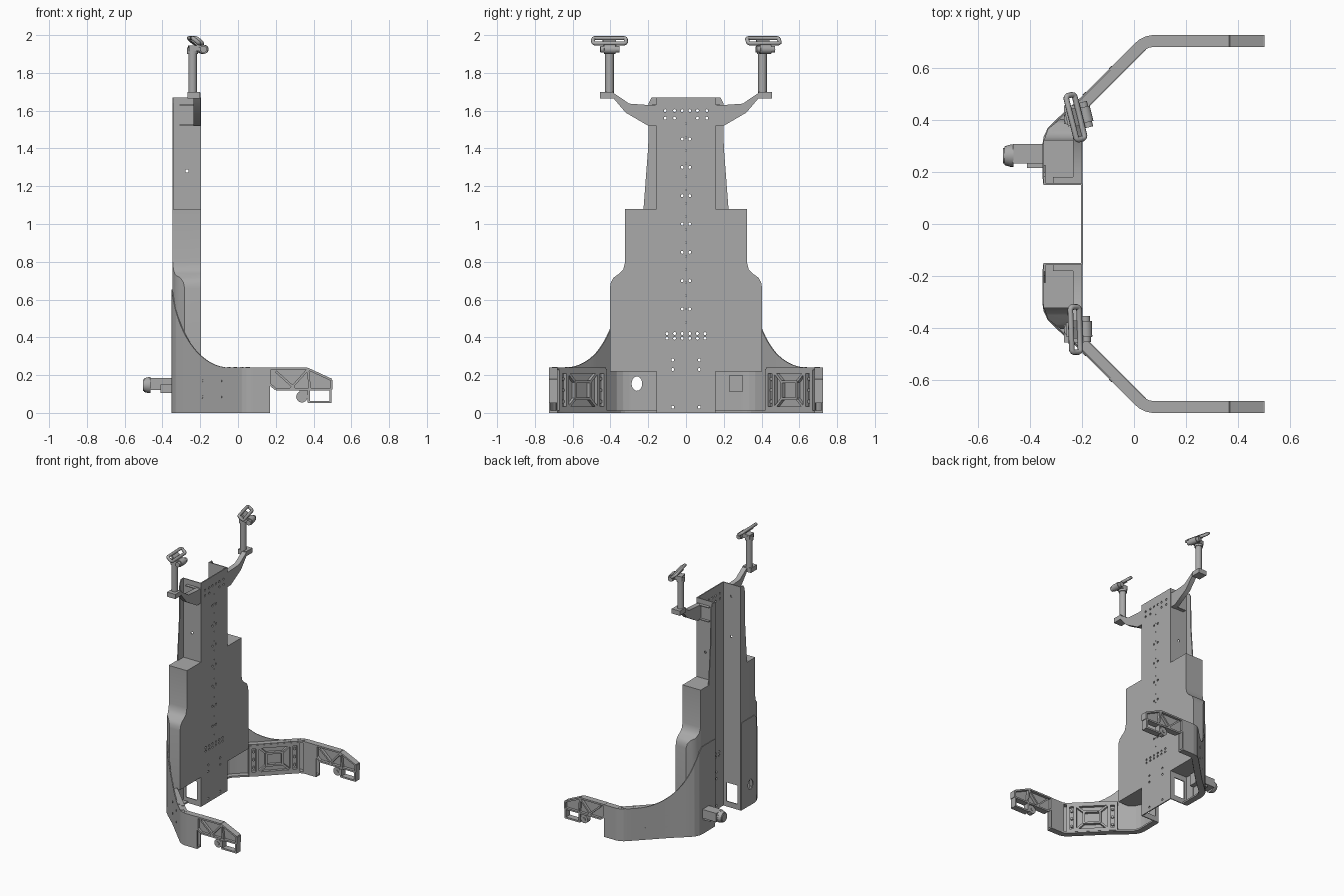
import bpy, bmesh, math
from mathutils import Matrix, Vector

old = bpy.data.objects.get("Cube")
if old:
    bpy.data.objects.remove(old, do_unlink=True)

grey = bpy.data.materials.new("plain_grey")
grey.use_nodes = True
grey.diffuse_color = (0.4, 0.4, 0.4, 1)
grey.node_tree.nodes["Principled BSDF"].inputs["Base Color"].default_value = (0.4, 0.4, 0.4, 1)


# ---- helpers: every mesh is built in world space so it can be mirrored across y ----
def finish(name, bm, mirror=True, cutter=None, smooth=True):
    bmesh.ops.recalc_face_normals(bm, faces=bm.faces)
    me = bpy.data.meshes.new(name)
    bm.to_mesh(me)
    bm.free()
    me.materials.append(grey)
    ob = bpy.data.objects.new(name, me)
    bpy.context.collection.objects.link(ob)
    if mirror:
        mod = ob.modifiers.new("mirror", 'MIRROR')
        mod.use_axis = (False, True, False)
        mod.use_mirror_merge = False
    if cutter:
        mod = ob.modifiers.new("holes", 'BOOLEAN')
        mod.operation = 'DIFFERENCE'
        mod.solver = 'EXACT'
        mod.use_self = True
        mod.object = cutter
    if smooth:
        bpy.ops.object.select_all(action='DESELECT')
        ob.select_set(True)
        bpy.context.view_layer.objects.active = ob
        bpy.ops.object.shade_smooth_by_angle(angle=math.radians(32))
    return ob


def box(bm, lo, hi):
    lo, hi = Vector(lo), Vector(hi)
    m = Matrix.Translation((lo + hi) / 2) @ Matrix.Diagonal((*(hi - lo), 1))
    bmesh.ops.create_cube(bm, size=1, matrix=m)


def rod(bm, p, q, r, r2=None, seg=20):
    p, q = Vector(p), Vector(q)
    rot = (q - p).to_track_quat('Z', 'Y').to_matrix().to_4x4()
    bmesh.ops.create_cone(bm, cap_ends=True, segments=seg, radius1=r, radius2=r2 or r,
                          depth=(q - p).length, matrix=Matrix.Translation((p + q) / 2) @ rot)


def beam(bm, p, q, width, depth, normal):
    p, q, n = Vector(p), Vector(q), Vector(normal).normalized()
    x = (q - p).normalized()
    rot = Matrix((x, n, x.cross(n))).transposed().to_4x4()
    size = Matrix.Diagonal(((q - p).length, depth, width, 1))
    bmesh.ops.create_cube(bm, size=1, matrix=Matrix.Translation((p + q) / 2) @ rot @ size)


def prism(bm, pts, place, shift):
    face = bm.faces.new([bm.verts.new(place(a, b)) for a, b in pts])
    out = bmesh.ops.extrude_face_region(bm, geom=[face])
    bmesh.ops.translate(bm, vec=shift, verts=[v for v in out["geom"] if isinstance(v, bmesh.types.BMVert)])


def ribbon(bm, path, thick, low, top):
    # wall following a plan path, with a top height that depends on x
    rows = []
    for i, p in enumerate(path):
        d = (path[min(i + 1, len(path) - 1)] - path[max(i - 1, 0)]).normalized()
        q = p + Vector((d.y, -d.x)) * thick
        rows.append([bm.verts.new(c) for c in ((p.x, p.y, low), (q.x, q.y, low),
                                               (q.x, q.y, top(p.x)), (p.x, p.y, top(p.x)))])
    for a, b in zip(rows, rows[1:]):
        for k in range(4):
            bm.faces.new((a[k], a[(k + 1) % 4], b[(k + 1) % 4], b[k]))
    bm.faces.new(rows[0])
    bm.faces.new(rows[-1])


def side(x):
    return lambda y, z: (x, y, z)


# ---- hole cutters ----
bm = bmesh.new()
holes = [(y, z) for z in (1.6, 1.56) for y in (0.06, 0.11)]
holes += [(0.02, 1.6 - 0.15 * i) for i in range(8)]
holes += [(y, z) for z in (0.42, 0.395) for y in (0.02, 0.06, 0.1)]
holes += [(0.07, z) for z in (0.28, 0.23, 0.03)]
for y, z in holes:
    for s in (-1, 1):
        rod(bm, (-0.23, s * y, z), (-0.17, s * y, z), 0.008, seg=10)
for i in range(16):
    rod(bm, (-0.23, 0, 0.48 + i * 0.07), (-0.17, 0, 0.48 + i * 0.07), 0.004, seg=8)
plate_cut = finish("plate_hole_cutter", bm, False, smooth=False)
bm = bmesh.new()
box(bm, (-0.32, 0.1, 0.04), (-0.23, 0.2, 0.18))
for z in (1.28, 1.58):
    rod(bm, (-0.27, 0.1, z), (-0.27, 0.2, z), 0.009, seg=10)
flange_cut = finish("flange_window_cutter", bm, smooth=False)
bm = bmesh.new()
prism(bm, [(-0.26 + 0.028 * math.cos(a), 0.155 + 0.038 * math.sin(a))
           for a in (math.tau * k / 20 for k in range(20))], side(-0.4), (0.1, 0, 0))
shell_cut = finish("shell_hole_cutter", bm, False, smooth=False)
for c in (plate_cut, flange_cut, shell_cut):
    c.hide_render = True
    c.hide_viewport = True

# ---- column: drilled centre plate, side flanges and tapered back flaps ----
bm = bmesh.new()
box(bm, (-0.204, -0.155, 0), (-0.196, 0.155, 1.67))
finish("centre_plate", bm, False, plate_cut, smooth=False)
bm = bmesh.new()
box(bm, (-0.345, 0.15, 0), (-0.197, 0.157, 1.67))
finish("column_flanges", bm, True, flange_cut, smooth=False)
bm = bmesh.new()
prism(bm, [(0.15, 0.02), (0.225, 0.02), (0.225, 1.08), (0.2, 1.41), (0.198, 1.64), (0.182, 1.67), (0.15, 1.67)],
      side(-0.347), (0.007, 0, 0))
finish("back_flaps", bm, smooth=False)

# ---- side covers with stepped outline and cut back corners ----
bm = bmesh.new()
prism(bm, [(0.157, 0.22), (0.403, 0.22), (0.403, 0.66), (0.398, 0.69), (0.385, 0.715), (0.35, 0.74),
           (0.332, 0.76), (0.322, 0.8), (0.322, 1.08), (0.157, 1.08)], side(-0.347), (0.15, 0, 0))
for p, q in (((-0.35, 0.31), (-0.33, 0.365)), ((-0.33, 0.365), (-0.28, 0.405))):
    d = Vector(q) - Vector(p)
    bmesh.ops.bisect_plane(bm, geom=bm.verts[:] + bm.edges[:] + bm.faces[:], plane_co=(*p, 0),
                           plane_no=(-d.y, d.x, 0), clear_outer=True)
    bmesh.ops.holes_fill(bm, edges=[e for e in bm.edges if e.is_boundary])
finish("side_covers", bm)

# ---- base shell sweeping from the column into the legs ----
corners = [Vector(p) for p in ((-0.35, 0.155), (-0.352, 0.3), (-0.347, 0.335), (-0.33, 0.37), (-0.3, 0.4),
                               (-0.2, 0.49), (0, 0.69), (0.02, 0.708), (0.045, 0.72), (0.07, 0.725), (0.17, 0.725))]
path = [a.lerp(b, i / 8) for a, b in zip(corners, corners[1:]) for i in range(8)] + [corners[-1]]


def sweep(x):
    t = min(max((-0.05 - x) / 0.305, 0), 0.985)
    return 0.24 + 0.5 * (1 - math.sqrt(1 - t * t))


leg_path = [p for p in path if p.x > -0.24]
bm = bmesh.new()
ribbon(bm, path, 0.007, 0, sweep)
finish("base_shell", bm, True, shell_cut)
bm = bmesh.new()
ribbon(bm, path, 0.045, 0, lambda x: 0.012)
ribbon(bm, leg_path, 0.045, 0.228, lambda x: 0.24)
box(bm, (0.06, 0.68, 0.005), (0.17, 0.686, 0.235))
finish("leg_caps", bm)

# ---- ribbed inner panel of each leg ----
bm = bmesh.new()
n = Vector((1, -1, 0)).normalized()
a, b = Vector((-0.205, 0.42, 0)), Vector((0.045, 0.67, 0))


def on(t, z, out=0.0):
    return a.lerp(b, t) + Vector((0, 0, z)) + n * out


beam(bm, on(0, 0.12, -0.022), on(1, 0.12, -0.022), 0.22, 0.004, n)
for t in (0.03, 0.17, 0.83, 0.97):
    beam(bm, on(t, 0.01, -0.01), on(t, 0.23, -0.01), 0.02, 0.022, n)
for z in (0.02, 0.22):
    beam(bm, on(0, z, -0.01), on(1, z, -0.01), 0.025, 0.022, n)
for z in (0.075, 0.165):
    beam(bm, on(0.33, z, -0.01), on(0.67, z, -0.01), 0.014, 0.024, n)
for t in (0.34, 0.66):
    beam(bm, on(t, 0.07, -0.01), on(t, 0.17, -0.01), 0.014, 0.024, n)
for t0, t1 in ((0.17, 0.34), (0.83, 0.66)):
    for z0, z1 in ((0.02, 0.075), (0.22, 0.165)):
        beam(bm, on(t0, z0, -0.01), on(t1, z1, -0.01), 0.014, 0.02, n)
for t in (0.1, 0.9):
    for z in (0.06, 0.12, 0.18):
        rod(bm, on(t, z, -0.02), on(t, z, -0.008), 0.01, seg=10)
finish("leg_panels", bm)

# ---- leg ends: framed arm, grip and roller ----
outline = [(0.17, 0.235), (0.365, 0.235), (0.495, 0.175), (0.495, 0.125), (0.2, 0.125), (0.17, 0.15)]
bm = bmesh.new()
prism(bm, outline, lambda x, z: (x, 0.7, z), (0, 0.006, 0))
lines = list(zip(outline, outline[1:] + outline[:1]))
lines += [((0.2, 0.22), (0.3, 0.13)), ((0.28, 0.13), (0.37, 0.23)), ((0.37, 0.23), (0.38, 0.13)),
          ((0.375, 0.125), (0.375, 0.055)), ((0.49, 0.125), (0.49, 0.055)), ((0.37, 0.058), (0.495, 0.058))]
for (x0, z0), (x1, z1) in lines:
    beam(bm, (x0, 0.702, z0), (x1, 0.702, z1), 0.012, 0.046, (0, 1, 0))
rod(bm, (0.338, 0.685, 0.085), (0.338, 0.72, 0.085), 0.03)
rod(bm, (0.338, 0.68, 0.085), (0.338, 0.725, 0.085), 0.012)
box(bm, (0.325, 0.69, 0.085), (0.375, 0.715, 0.125))
finish("leg_ends", bm)

# ---- bolts on the leg outside and on the leg joint ----
bm = bmesh.new()
m = Vector((-1, 1, 0)).normalized()
for x in (-0.19, -0.09):
    for z in (0.085, 0.17):
        p = Vector((x, x + 0.69, z))
        rod(bm, p, p + m * 0.002, 0.008, seg=10)
for x, y in ((-0.05, 0.625), (-0.015, 0.63), (0.02, 0.69), (0.055, 0.7), (0.05, 0.69)):
    rod(bm, (x, y, 0.235), (x, y, 0.242), 0.01, seg=10)
finish("leg_bolts", bm)

# ---- drive unit on the back of one side ----
bm = bmesh.new()
box(bm, (-0.465, 0.232, 0.12), (-0.34, 0.308, 0.185))
box(bm, (-0.41, 0.215, 0.105), (-0.345, 0.3, 0.15))
rod(bm, (-0.475, 0.262, 0.147), (-0.462, 0.262, 0.147), 0.043)
rod(bm, (-0.497, 0.262, 0.147), (-0.473, 0.262, 0.147), 0.036, 0.043)
rod(bm, (-0.503, 0.262, 0.147), (-0.495, 0.262, 0.147), 0.03)
box(bm, (-0.345, 0.23, 0.11), (-0.31, 0.3, 0.2))
finish("drive_unit", bm, False)

# ---- handle brackets and posts ----
bm = bmesh.new()
prism(bm, [(0.155, 1.52), (0.2, 1.52), (0.32, 1.59), (0.386, 1.668), (0.386, 1.695), (0.3, 1.637),
           (0.2, 1.63), (0.155, 1.63)], side(-0.235), (0.036, 0, 0))
box(bm, (-0.31, 0.156, 1.522), (-0.2, 0.161, 1.633))
for z in (1.522, 1.627):
    box(bm, (-0.31, 0.156, z), (-0.23, 0.18, z + 0.006))
box(bm, (-0.268, 0.383, 1.665), (-0.2, 0.455, 1.7))
finish("handle_brackets", bm)
bm = bmesh.new()
rod(bm, (-0.24, 0.405, 1.69), (-0.24, 0.405, 1.92), 0.023)
rod(bm, (-0.24, 0.405, 1.9), (-0.24, 0.405, 1.935), 0.029)
finish("handle_posts", bm)

# ---- tilted slotted handles with clamps ----
for label, y, turn in (("left", 0.41, 14), ("right", -0.405, 2)):
    place = Matrix.Translation((-0.225, y, 1.97)) @ Matrix.Rotation(math.radians(turn), 4, 'Z')
    tilt = Matrix.Rotation(math.radians(40), 4, 'Y')
    cu = bpy.data.curves.new(label + "_handle_ring", 'CURVE')
    cu.dimensions = '3D'
    cu.bevel_depth = 0.011
    cu.bevel_resolution = 2
    loop = cu.splines.new('POLY')
    loop.points.add(15)
    for k, point in enumerate(loop.points):
        c, s = math.cos(math.tau * (k + 0.5) / 16), math.sin(math.tau * (k + 0.5) / 16)
        flat = Vector((math.copysign(0.009, c) + 0.013 * c, math.copysign(0.074, s) + 0.013 * s, 0))
        point.co = (*(place @ tilt @ flat), 1)
    loop.use_cyclic_u = True
    cu.materials.append(grey)
    bpy.context.collection.objects.link(bpy.data.objects.new(label + "_handle_ring", cu))
    bm = bmesh.new()
    box(bm, (-0.02, -0.035, -0.016), (0.035, 0.035, -0.004))
    bmesh.ops.transform(bm, matrix=tilt, verts=bm.verts)
    box(bm, (-0.035, -0.028, -0.055), (0.04, 0.028, -0.025))
    rod(bm, (0.04, -0.05, -0.045), (0.04, 0.05, -0.045), 0.018)
    rod(bm, (0.04, -0.03, -0.045), (0.04, 0.03, -0.045), 0.024)
    bmesh.ops.transform(bm, matrix=place, verts=bm.verts)
    finish(label + "_handle_clamp", bm, False)
